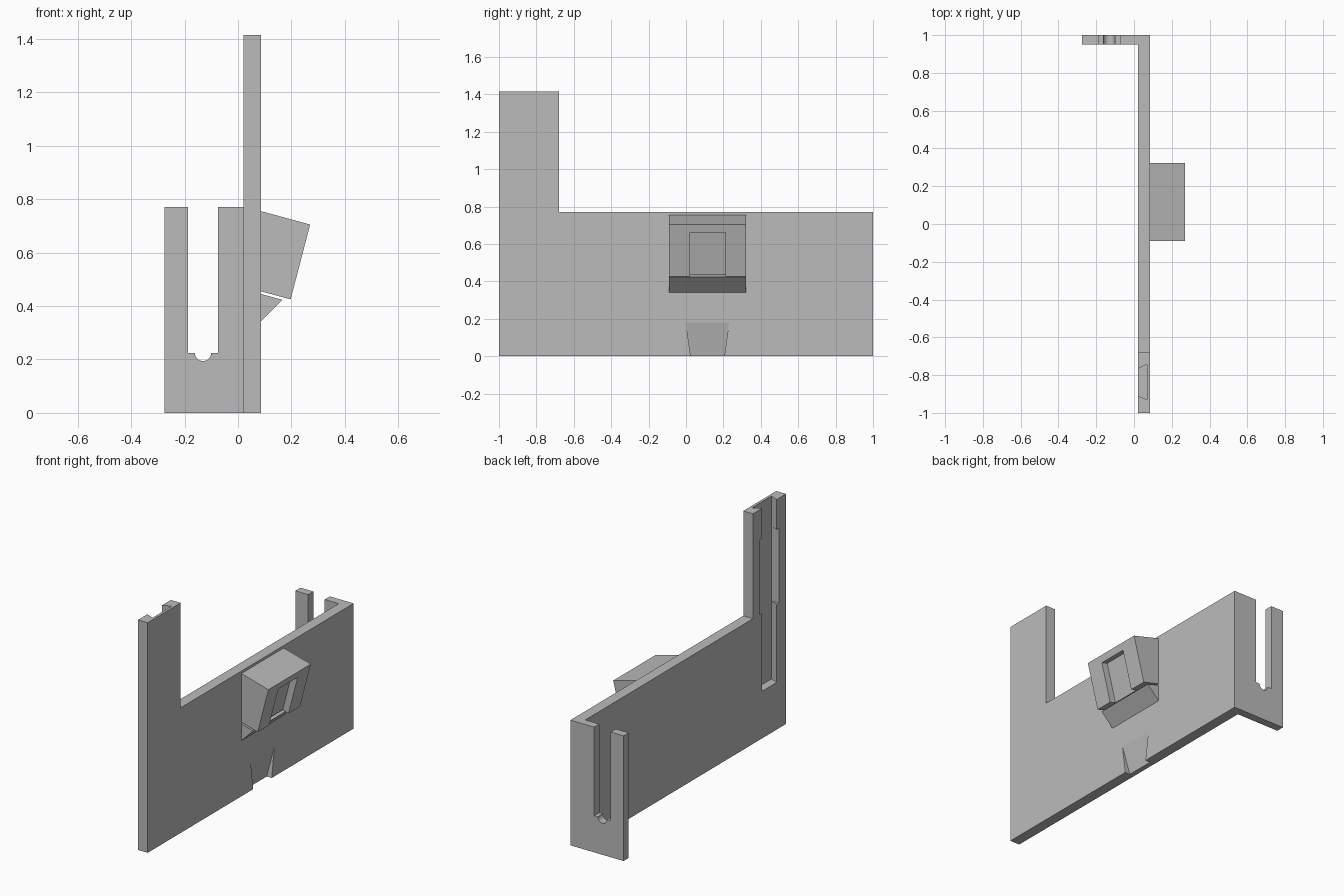
import bpy, bmesh, math
from mathutils import Vector

if "Cube" in bpy.data.objects:
    bpy.data.objects.remove(bpy.data.objects["Cube"], do_unlink=True)

grey = bpy.data.materials.new("plain_grey")
grey.use_nodes = True
grey.diffuse_color = (0.5, 0.5, 0.5, 1)
grey.node_tree.nodes["Principled BSDF"].inputs["Base Color"].default_value = (0.5, 0.5, 0.5, 1)


def loft(name, start, end):
    """Solid between two matching outlines."""
    bm = bmesh.new()
    a = [bm.verts.new(p) for p in start]
    b = [bm.verts.new(p) for p in end]
    bm.faces.new(a)
    bm.faces.new(b[::-1])
    for i in range(len(a)):
        j = (i + 1) % len(a)
        bm.faces.new((a[j], a[i], b[i], b[j]))
    bmesh.ops.recalc_face_normals(bm, faces=bm.faces)
    mesh = bpy.data.meshes.new(name)
    bm.to_mesh(mesh)
    bm.free()
    mesh.materials.append(grey)
    obj = bpy.data.objects.new(name, mesh)
    bpy.context.collection.objects.link(obj)
    return obj


def prism(name, outline, axis, low, high):
    """Extrude a 2D outline along the x, y or z axis."""
    def place(p, d):
        v = list(p)
        v.insert("xyz".index(axis), d)
        return Vector(v)
    return loft(name, [place(p, low) for p in outline], [place(p, high) for p in outline])


def cut(target, cutter):
    mod = target.modifiers.new(cutter.name, "BOOLEAN")
    mod.operation = "DIFFERENCE"
    mod.solver = "EXACT"
    mod.object = cutter
    cutter.hide_render = True
    cutter.hide_viewport = True
    cutter.display_type = "WIRE"


INNER, OUTER, WALL = 0.02, 0.086, 0.77

# Side wall with the tall post at its front end
wall = prism("side_wall", [(-1, 0), (1, 0), (1, WALL), (-0.68, WALL), (-0.68, 1.415), (-1, 1.415)],
             "x", INNER, OUTER)

# Dovetail groove in the post, with a straight-sided opening halfway up
cut(wall, prism("dovetail_cutter", [(0.01, -0.906), (0.07, -0.93), (0.07, -0.742), (0.01, -0.771)],
                "z", 0.29, 1.5))
cut(wall, prism("opening_cutter", [(0.01, -0.93), (0.069, -0.93), (0.069, -0.742), (0.01, -0.742)],
                "z", WALL, 1.23))

# Ramped notch in the lower edge of the wall
ramp = [(0.05, -0.01), (0.12, -0.01), (0.12, 0.18), (OUTER, 0.18)]
cut(wall, loft("ramp_cutter",
               [(x, 0.025 - 0.14 * z, z) for x, z in ramp],
               [(x, 0.205 + 0.14 * z, z) for x, z in ramp]))

# Back flange with a slot ending in a rounded seat
seat = [(-0.131 + 0.031 * math.cos(t), 0.225 - 0.031 * math.sin(t))
        for t in [math.pi * i / 12 for i in range(13)]]
prism("back_flange", [(-0.275, 0), (INNER, 0), (INNER, WALL), (-0.075, WALL), (-0.075, 0.225)]
      + seat + [(-0.188, 0.225), (-0.188, WALL), (-0.275, WALL)], "y", 0.95, 1)

# Tilted block with a shallow recess open at its lower edge
block = prism("tilted_block", [(OUTER, 0.755), (0.27, 0.705), (0.197, 0.425), (OUTER, 0.455)],
              "y", -0.09, 0.322)
cut(block, prism("recess_cutter", [(0.30, 0.652), (0.219, 0.673), (0.147, 0.397), (0.24, 0.373)],
                 "y", 0.022, 0.21))

# Small wedge beneath the block
prism("support_wedge", [(OUTER, 0.445), (0.167, 0.423), (OUTER, 0.342)], "y", -0.09, 0.322)
